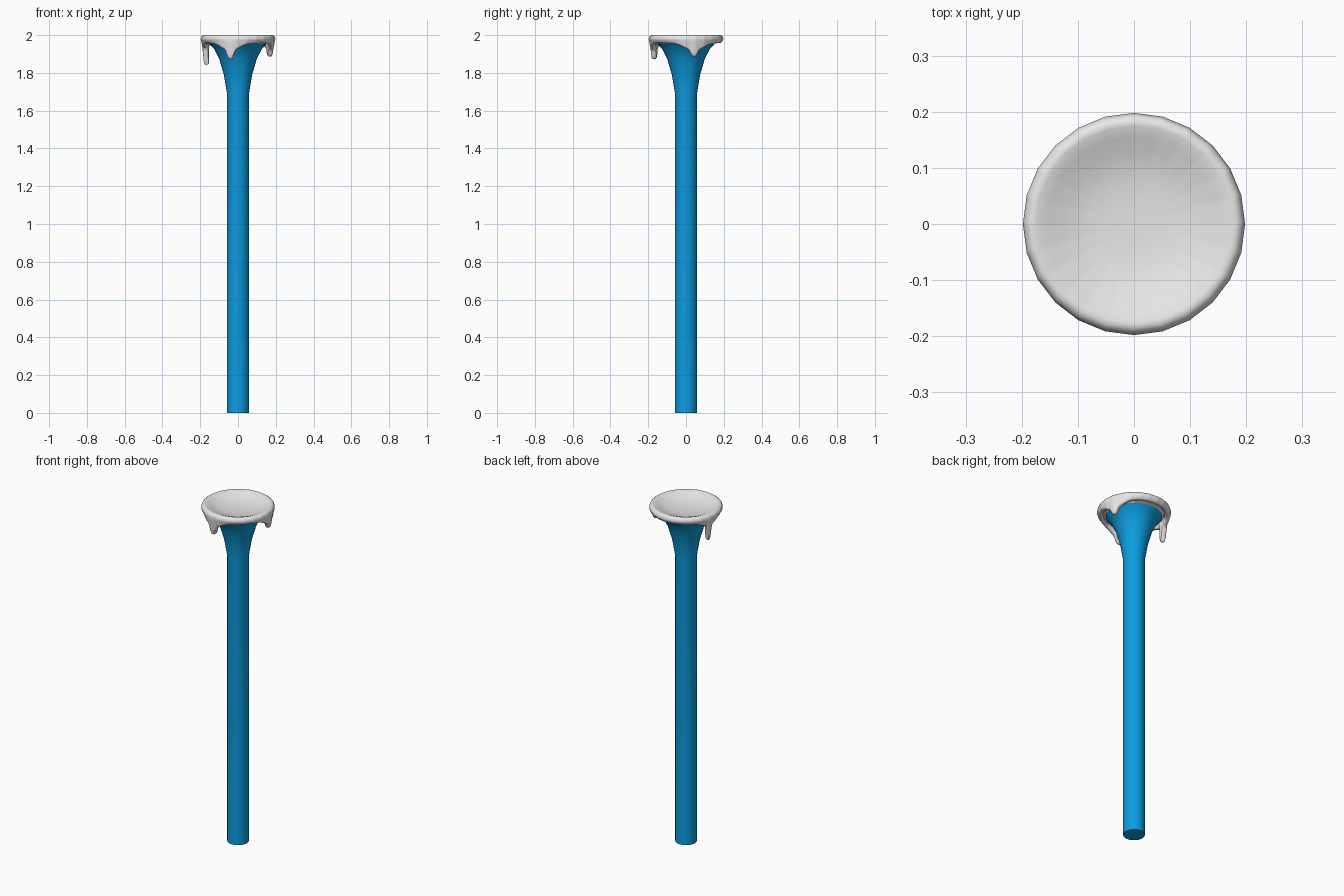
import bpy, bmesh, math

cube = bpy.data.objects.get("Cube")
if cube:
    bpy.data.objects.remove(cube, do_unlink=True)


def make_material(name, rgb):
    mat = bpy.data.materials.new(name)
    mat.use_nodes = True
    mat.diffuse_color = (*rgb, 1)
    mat.node_tree.nodes["Principled BSDF"].inputs["Base Color"].default_value = (*rgb, 1)
    return mat


def lathe(name, profile_at, sides, mat):
    """Sweep a profile, which may vary with angle, round the z axis and close both ends."""
    bm = bmesh.new()
    columns = []
    for i in range(sides):
        a = math.tau * i / sides
        columns.append([bm.verts.new((r * math.cos(a), r * math.sin(a), z))
                        for r, z in profile_at(a)])
    for left, right in zip(columns, columns[1:] + columns[:1]):
        for k in range(len(left) - 1):
            bm.faces.new((left[k], right[k], right[k + 1], left[k + 1]))
    for end in (0, -1):
        bm.faces.new([c[end] for c in columns])
    bmesh.ops.recalc_face_normals(bm, faces=bm.faces)
    mesh = bpy.data.meshes.new(name)
    bm.to_mesh(mesh)
    bm.free()
    mesh.materials.append(mat)
    obj = bpy.data.objects.new(name, mesh)
    bpy.context.collection.objects.link(obj)
    bpy.ops.object.select_all(action="DESELECT")
    obj.select_set(True)
    bpy.context.view_layer.objects.active = obj
    bpy.ops.object.shade_smooth_by_angle(angle=math.radians(50))
    return obj


# Drips: direction in degrees, broad sag, sag width, tip length, tip width
DRIPS = [(168, 0.03, 0.3, 0.085, 0.07),
         (-103, 0.043, 0.36, 0.042, 0.12),
         (14, 0.043, 0.38, 0.028, 0.11)]
HEM = 1.957


def hem_height(a):
    z = HEM
    for direction, sag, sag_width, tip, tip_width in DRIPS:
        d = math.remainder(a - math.radians(direction), math.tau)
        z -= sag * math.exp(-(d / sag_width) ** 2) + tip * math.exp(-(d / tip_width) ** 4)
    return z


def cap_profile(a):
    low = hem_height(a)
    hang = (HEM - low) / 0.115
    outer = 0.191 - 0.006 * hang
    inner = outer - 0.026
    # The rim is a polygon of 24 sides
    step = math.tau / 24
    facet = math.cos(step / 2) / math.cos(a % step - step / 2)
    points = [(0.03, 1.966), (0.08, 1.968), (0.125, 1.979), (0.155, 1.992),
              (0.175, 1.999), (0.184, 2.0), (0.193, 1.994), (0.198, 1.98)]
    for f in (0.2, 0.5, 0.8):
        points.append((0.197 + (outer - 0.197) * f, 1.975 + (low + 0.008 - 1.975) * f))
    points += [(outer, low + 0.008), (outer - 0.005, low + 0.002), (outer - 0.013, low),
               (inner + 0.005, low + 0.002), (inner, low + 0.008),
               (inner, (low + 1.97) / 2), (0.158, 1.964), (0.14, 1.95)]
    return [(r * facet, z) for r, z in points]


# Stem with its flared top
STEM = [(0.058, 0), (0.058, 1.69), (0.075, 1.79), (0.098, 1.87),
        (0.125, 1.925), (0.15, 1.952)]
blue = make_material("stem blue", (0.004, 0.34, 0.76))
white = make_material("icing white", (0.8, 0.8, 0.8))
lathe("flared_stem", lambda a: STEM, 24, blue)

# Dished cap with dripping hem
lathe("dripping_cap", cap_profile, 192, white)
